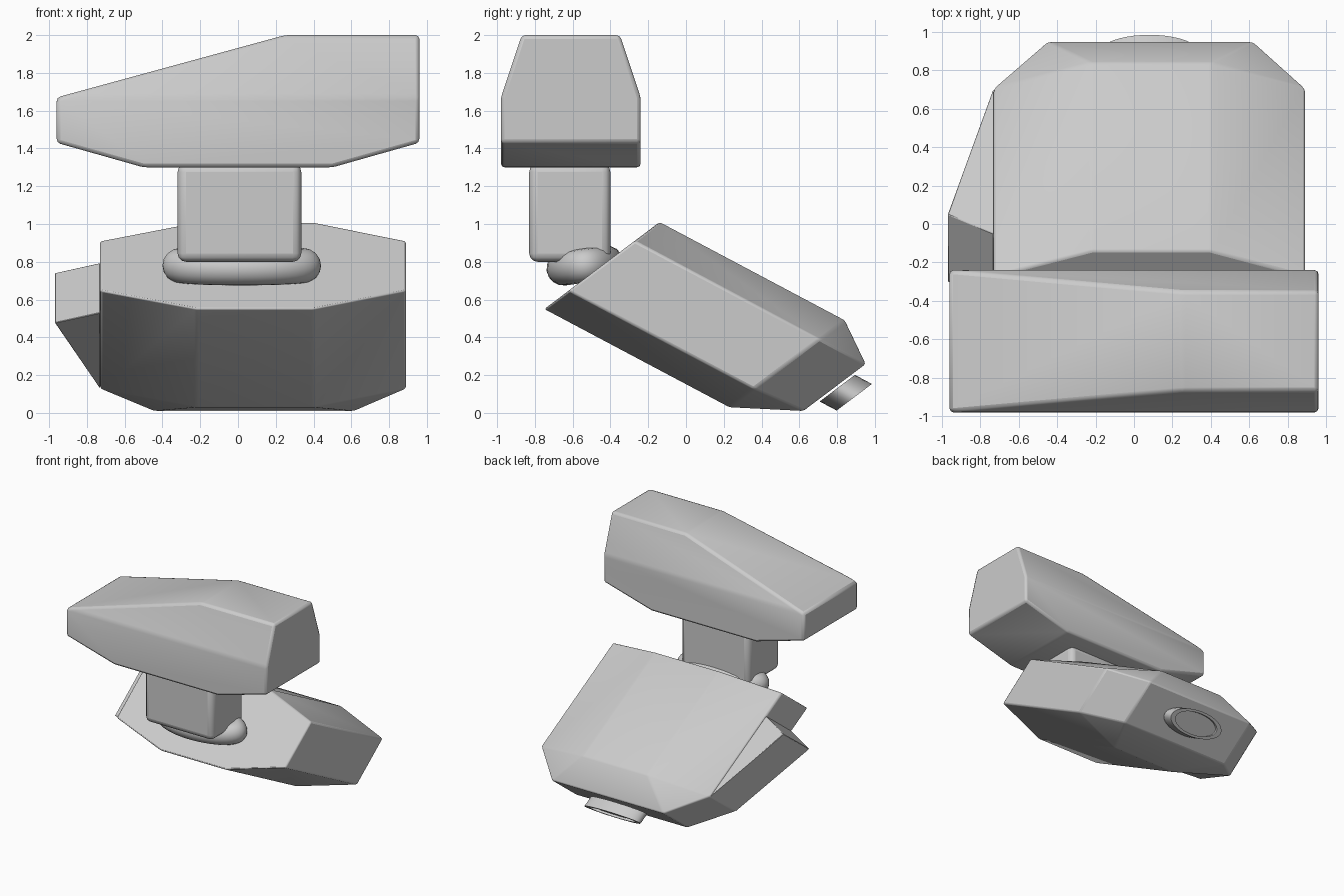
import bpy, bmesh, math
from mathutils import Vector, Matrix

if "Cube" in bpy.data.objects:
    bpy.data.objects.remove(bpy.data.objects["Cube"])


def finish(name, bm, bevel=0.0, segments=2, angle=30):
    bmesh.ops.recalc_face_normals(bm, faces=bm.faces[:])
    mesh = bpy.data.meshes.new(name)
    bm.to_mesh(mesh)
    bm.free()
    ob = bpy.data.objects.new(name, mesh)
    bpy.context.collection.objects.link(ob)
    if bevel:
        mod = ob.modifiers.new("soft_edges", 'BEVEL')
        mod.width, mod.segments = bevel, segments
        mod.limit_method, mod.angle_limit = 'ANGLE', math.radians(8)
    bpy.ops.object.select_all(action='DESELECT')
    ob.select_set(True)
    bpy.context.view_layer.objects.active = ob
    bpy.ops.object.shade_smooth_by_angle(angle=math.radians(angle))
    return ob


def hull(name, points, bevel, segments=2):
    bm = bmesh.new()
    for p in points:
        bm.verts.new(p)
    bmesh.ops.convex_hull(bm, input=bm.verts[:])
    bmesh.ops.dissolve_limit(bm, angle_limit=math.radians(1.5),
                             verts=bm.verts[:], edges=bm.edges[:])
    return finish(name, bm, bevel, segments)


def skew(x, u, t):
    # u runs up the slanted front face, t runs back along the sheared body
    return (x, -0.75 + 0.61 * u + 0.98 * t, 0.55 + 0.46 * u - 0.52 * t)


def loft(name, rings, closed=False):
    # skin equal-length rings; open lofts get end caps
    bm = bmesh.new()
    rows = [[bm.verts.new(p) for p in r] for r in rings]
    n = len(rows[0])
    for a, b in zip(rows, rows[1:] + (rows[:1] if closed else [])):
        for i in range(n):
            j = (i + 1) % n
            bm.faces.new((a[i], a[j], b[j], b[i]))
    if not closed:
        bm.faces.new(rows[0])
        bm.faces.new(rows[-1])
    return finish(name, bm, angle=40)


# upper block: constant-width base, wedge top leaning inward
low = [(-0.96, 1.43), (-0.5, 1.3), (0.5, 1.3), (0.96, 1.43), (0.96, 1.67), (-0.96, 1.67)]
ridge = [(0.25, 2.0), (0.96, 2.0)]
hull("upper_block",
     [(x, y, z) for x, z in low for y in (-0.98, -0.24)] +
     [(x, y, z) for x, z in ridge for y in (-0.87, -0.35)], 0.02)

# neck post
hull("neck_post", [(x, y, z) for x in (-0.32, 0.335) for y in (-0.83, -0.4)
                   for z in (0.8, 1.32)], 0.045, 3)

# slanted lower body: octagonal section, tapered rear
section = [(-0.22, 0), (0.4, 0), (0.89, 0.21), (0.89, 0.785),
           (0.4, 1), (-0.22, 1), (-0.73, 0.785), (-0.73, 0.21)]
hull("lower_body",
     [skew(x, u, t) for x, u in section for t in (0, 1)] +
     [skew(x, u, 1.25) for x in (-0.45, 0.62) for u in (0.24, 0.78)], 0.012)

# side fin on the left of the body
hull("side_fin", [skew(x, u, t) for u in (0.21, 0.785)
                  for x, t in ((-0.73, 0.225), (-0.97, 0.327), (-0.73, 1.0))], 0.004, 1)

# oval collar around the foot of the neck
tilt = Matrix.Rotation(math.radians(8), 4, 'X')
center = Vector((0.02, -0.535, 0.78))
collar = []
for i in range(48):
    a = math.tau * i / 48
    ring = []
    for k in range(16):
        b = math.tau * k / 16
        r = 0.09 * math.cos(b)
        ring.append(center + tilt @ Vector(((0.33 + r) * math.cos(a),
                                            (0.115 + r) * math.sin(a),
                                            0.09 * math.sin(b))))
    collar.append(ring)
loft("collar", collar, closed=True)

# rear disc with a shallow recessed cap
loft("rear_disc", [[skew(0.08 + 0.26 * s * math.cos(math.tau * i / 40),
                         0.515 + 0.153 * s * math.sin(math.tau * i / 40), t)
                    for i in range(40)]
                   for s, t in ((1, 1.262), (1, 1.354), (0.82, 1.354), (0.82, 1.335))])
